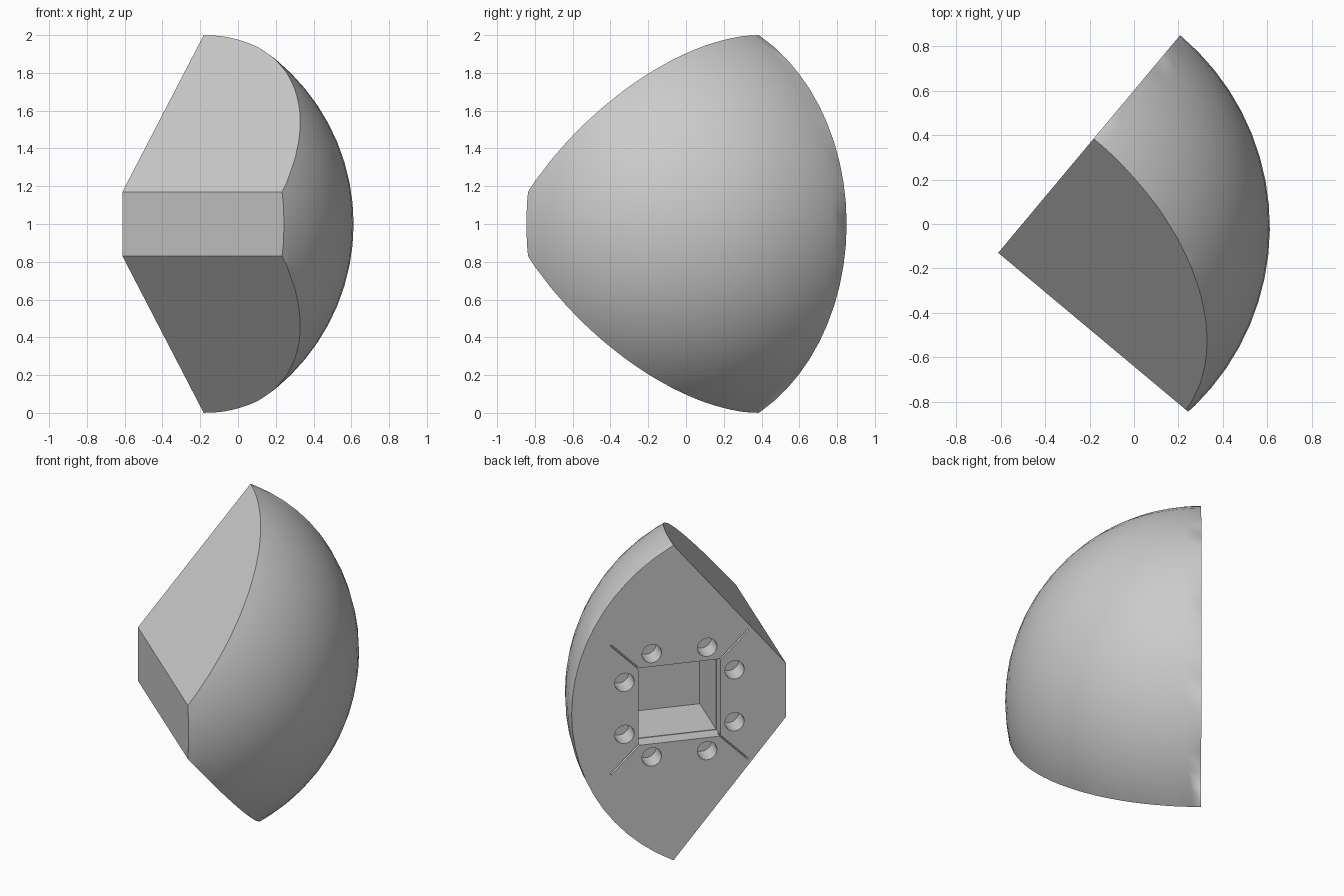
import bpy, bmesh, math
from mathutils import Matrix, Vector

if "Cube" in bpy.data.objects:
    bpy.data.objects.remove(bpy.data.objects["Cube"])

grey = bpy.data.materials.new("plain grey")
grey.use_nodes = True
colour = (0.6, 0.6, 0.6, 1)
grey.diffuse_color = colour
grey.node_tree.nodes["Principled BSDF"].inputs["Base Color"].default_value = colour

RADIUS = 1.127
SOCKET_X = 0.484      # socket centre along the flat back
TURN = math.radians(50.1)


def make_object(name, bm):
    mesh = bpy.data.meshes.new(name)
    bmesh.ops.recalc_face_normals(bm, faces=bm.faces[:])
    bm.to_mesh(mesh)
    bm.free()
    mesh.materials.append(grey)
    obj = bpy.data.objects.new(name, mesh)
    bpy.context.collection.objects.link(obj)
    return obj


def add_box(bm, centre, size, angle=0):
    matrix = (Matrix.Translation(centre) @ Matrix.Rotation(angle, 4, 'Y')
              @ Matrix.Diagonal((*size, 1)))
    bmesh.ops.create_cube(bm, size=1, matrix=matrix)


def slice_off(bm, point, normal):
    geom = bm.verts[:] + bm.edges[:] + bm.faces[:]
    cut = bmesh.ops.bisect_plane(bm, geom=geom, plane_co=point, plane_no=normal,
                                 clear_outer=True)
    rim = [e for e in cut["geom_cut"] if isinstance(e, bmesh.types.BMEdge)]
    bmesh.ops.contextual_create(bm, geom=rim)


# Ball segment: a half ball with a blunt wedge-shaped front
bm = bmesh.new()
bmesh.ops.create_uvsphere(bm, u_segments=64, v_segments=32, radius=RADIUS)
slice_off(bm, (0, 0, 0), (0, 1, 0))
slice_off(bm, (-0.151, 0, 0), (-1, 0, 0))
for side in (1, -1):
    slice_off(bm, (-0.151, 0, 0.17 * side), Vector((-0.83, 0, 0.671 * side)).normalized())
segment = make_object("ball_segment", bm)

# Square socket, slightly wider at its mouth
mouth = bmesh.new()
add_box(mouth, (SOCKET_X, 0, 0), (0.49, 0.18, 0.49))
socket = bmesh.new()
add_box(socket, (SOCKET_X, -0.2, 0), (0.484, 0.5, 0.484))

# Eight round holes, two beside each socket edge
holes = bmesh.new()
for a, b in ((0.328, 0.165), (0.165, 0.328)):
    for sx in (1, -1):
        for sz in (1, -1):
            matrix = (Matrix.Translation((SOCKET_X + a * sx, 0, b * sz))
                      @ Matrix.Rotation(math.pi / 2, 4, 'X'))
            bmesh.ops.create_cone(holes, cap_ends=True, segments=32, radius1=0.058,
                                  radius2=0.058, depth=0.24, matrix=matrix)

# Thin diagonal grooves running out from the socket corners
grooves = bmesh.new()
for i in range(4):
    angle = math.pi / 4 + i * math.pi / 2
    reach = 0.455
    centre = (SOCKET_X + reach * math.cos(angle), 0, -reach * math.sin(angle))
    add_box(grooves, centre, (0.25, 0.08, 0.01), angle)

# Cut the details into the flat back
bpy.context.view_layer.objects.active = segment
segment.select_set(True)
for name, cutter_bm in (("mouth", mouth), ("socket", socket),
                        ("holes", holes), ("grooves", grooves)):
    cutter = make_object(name + "_cutter", cutter_bm)
    mod = segment.modifiers.new(name, 'BOOLEAN')
    mod.object = cutter
    mod.solver = 'EXACT'
    bpy.ops.object.modifier_apply(modifier=name)
    bpy.data.objects.remove(cutter)

bpy.ops.object.shade_smooth_by_angle(angle=math.radians(30))

# Turn and place the finished piece
segment.data.transform(Matrix.Translation((-0.515, -0.014, 1)) @ Matrix.Rotation(TURN, 4, 'Z'))
